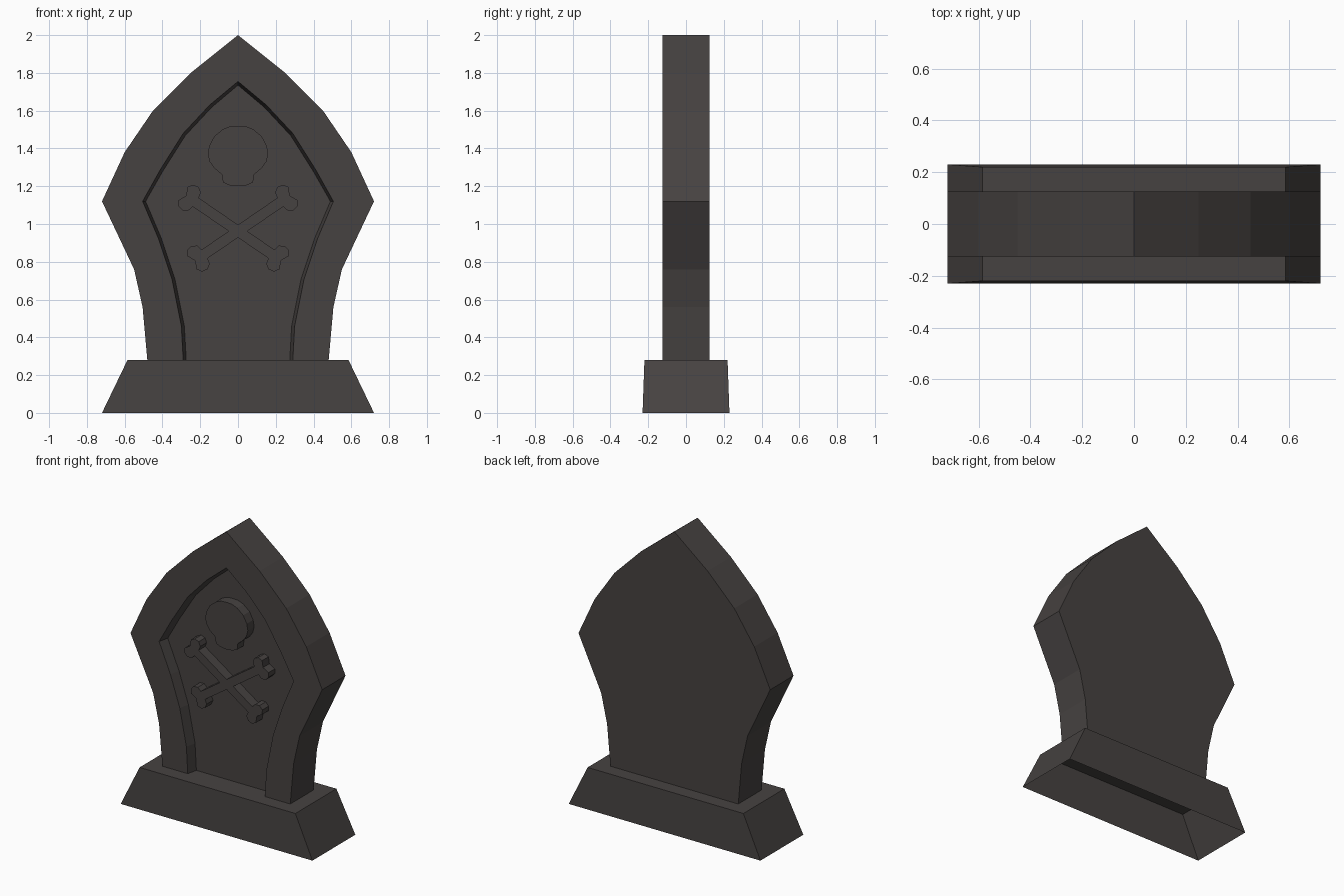
import bpy, bmesh, math

if "Cube" in bpy.data.objects:
    bpy.data.objects.remove(bpy.data.objects["Cube"])

stone = bpy.data.materials.new("dark_grey_stone")
stone.diffuse_color = (0.062, 0.055, 0.053, 1)
stone.use_nodes = True
stone.node_tree.nodes["Principled BSDF"].inputs["Base Color"].default_value = stone.diffuse_color

FRONT, FLOOR, BACK = -0.125, -0.055, 0.125
BASE_H = 0.28


def finish(name, bm):
    bmesh.ops.remove_doubles(bm, verts=bm.verts, dist=1e-5)
    bmesh.ops.recalc_face_normals(bm, faces=bm.faces)
    me = bpy.data.meshes.new(name)
    bm.to_mesh(me)
    bm.free()
    me.materials.append(stone)
    ob = bpy.data.objects.new(name, me)
    bpy.context.collection.objects.link(ob)
    return ob


def mirrored(half):
    """Right half (apex first) -> chain from bottom right over apex to bottom left."""
    return half[::-1] + [(-x, z) for x, z in half[1:]]


def chain(bm, pts, y):
    return [bm.verts.new((x, y, z)) for x, z in pts]


def strip(bm, a, b):
    for i in range(len(a) - 1):
        bm.faces.new((a[i], a[i + 1], b[i + 1], b[i]))


# Headstone: pointed slab with a recessed front panel, open underneath
outer = [(0, 2), (.25, 1.8), (.45, 1.6), (.6, 1.38), (.72, 1.12),
         (.635, .94), (.55, .76), (.505, .56), (.48, BASE_H)]
rim = [(0, 1.755), (.15, 1.63), (.29, 1.48), (.41, 1.29), (.505, 1.12),
       (.42, .92), (.35, .71), (.30, .46), (.29, BASE_H)]
panel = [(0, 1.735)] + [(x - .011, z - .012) for x, z in rim[1:4]] + \
        [(x - .016, z) for x, z in rim[4:]]
bm = bmesh.new()
c_back = chain(bm, mirrored(outer), BACK)
c_front = chain(bm, mirrored(outer), FRONT)
c_rim = chain(bm, mirrored(rim), FRONT)
c_floor = chain(bm, mirrored(panel), FLOOR)
strip(bm, c_back, c_front)
strip(bm, c_front, c_rim)
strip(bm, c_rim, c_floor)
bm.faces.new(c_back)
bm.faces.new(c_floor)
finish("headstone", bm)

# Plinth: tapered shell, open below, top cut out around the slab
bm = bmesh.new()


def face(pts):
    bm.faces.new([bm.verts.new(p) for p in pts])


low = [(-.72, -.23, 0), (.72, -.23, 0), (.72, .23, 0), (-.72, .23, 0)]
top = [(-.585, -.22, BASE_H), (.585, -.22, BASE_H), (.585, .22, BASE_H), (-.585, .22, BASE_H)]
slot = [(-.48, FRONT, BASE_H), (.48, FRONT, BASE_H), (.48, BACK, BASE_H), (-.48, BACK, BASE_H)]
for i in range(4):
    j = (i + 1) % 4
    face([low[i], low[j], top[j], top[i]])
    if i:
        face([top[i], top[j], slot[j], slot[i]])
notch = [(.29, FRONT), (.274, FLOOR), (-.274, FLOOR), (-.29, FRONT)]
face([top[0], top[1], slot[1]] + [(x, y, BASE_H) for x, y in notch] + [slot[0]])
finish("plinth", bm)


# Raised emblems on the panel
def relief(name, pts):
    bm = bmesh.new()
    a, b = chain(bm, pts, FRONT + .002), chain(bm, pts, FLOOR)
    strip(bm, a + a[:1], b + b[:1])
    bm.faces.new(a)
    return finish(name, bm)


skull = mirrored([(0, 1.52), (.04, 1.518), (.08, 1.502), (.125, 1.465), (.152, 1.415),
                  (.16, 1.37), (.15, 1.33), (.125, 1.295), (.083, 1.26), (.08, 1.22),
                  (.045, 1.205), (0, 1.2)])
relief("skull", skull[1:])

# Crossed bones: four arms joined at the crotches into one outline
A = math.radians(34.4)
W, R, CZ = .028, .041, .962
crotch = [(W / math.sin(A), 0), (0, W / math.cos(A)),
          (-W / math.sin(A), 0), (0, -W / math.cos(A))]
arms = [(A, .312), (math.pi - A, .312), (math.pi + A, .255), (-A, .255)]
bones = []
for (ang, length), (cx, cz) in zip(arms, crotch):
    bones.append((cx, CZ + cz))
    for side, degs in ((-1, (170, 215, 260, 305, 350, 60)), (1, (10, 55, 100, 145, 190))):
        for d in degs:
            u = length + R * math.cos(math.radians(d))
            v = side * .035 + R * math.sin(math.radians(d))
            bones.append((u * math.cos(ang) - v * math.sin(ang),
                          CZ + u * math.sin(ang) + v * math.cos(ang)))
relief("crossed_bones", bones)
